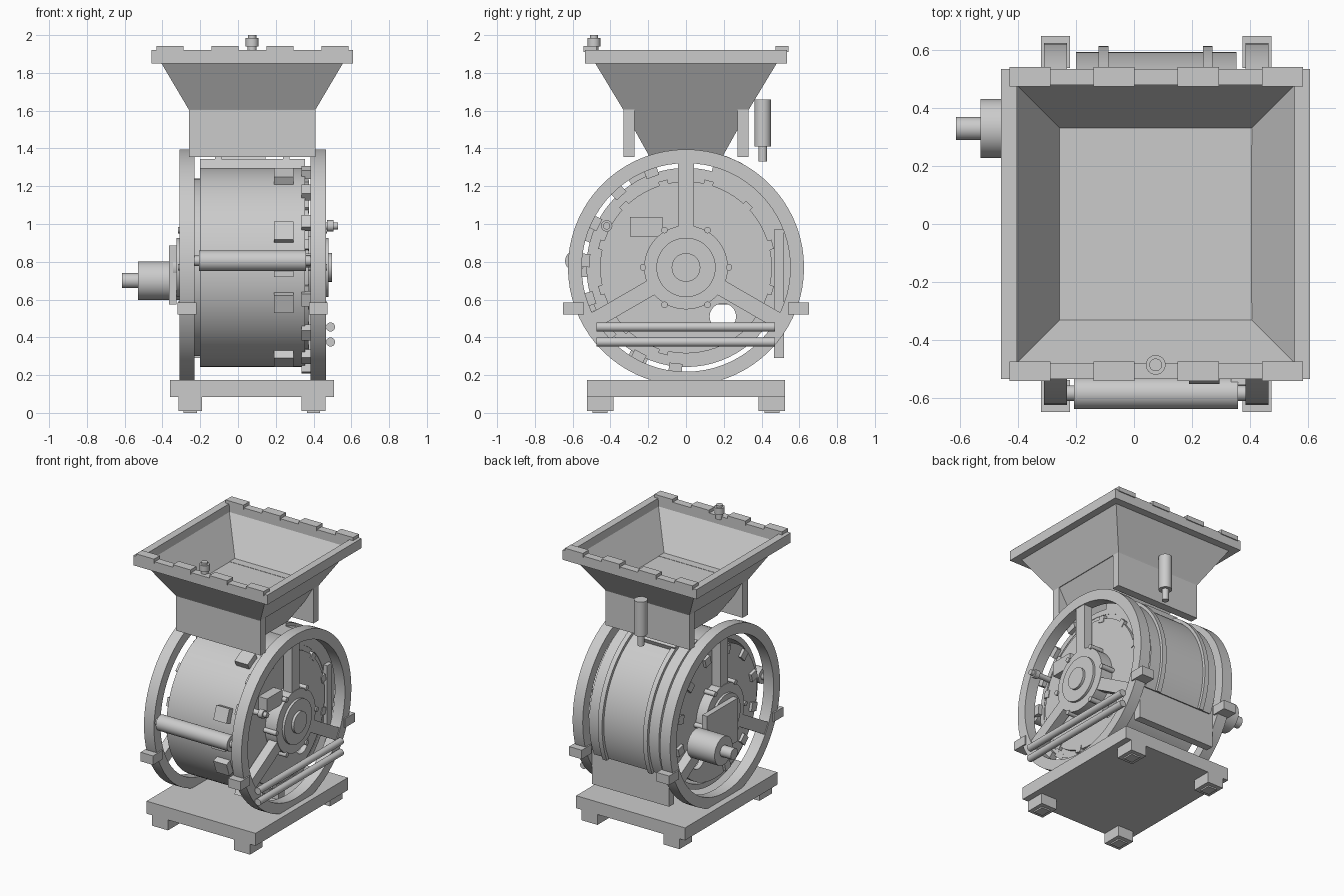
import bpy, bmesh, math
from mathutils import Matrix, Vector

if "Cube" in bpy.data.objects:
    bpy.data.objects.remove(bpy.data.objects["Cube"])

CX, CZ = 0.077, 0.77          # drum centre in x and z
steel = bpy.data.materials.new("light_grey_metal")
steel.diffuse_color = (0.6, 0.6, 0.6, 1)
steel.use_nodes = True
steel.node_tree.nodes["Principled BSDF"].inputs["Base Color"].default_value = steel.diffuse_color


def finish(name, bm, smooth=False):
    bmesh.ops.recalc_face_normals(bm, faces=bm.faces)
    me = bpy.data.meshes.new(name)
    bm.to_mesh(me)
    bm.free()
    ob = bpy.data.objects.new(name, me)
    bpy.context.scene.collection.objects.link(ob)
    me.materials.append(steel)
    if smooth:
        bpy.ops.object.select_all(action='DESELECT')
        ob.select_set(True)
        bpy.context.view_layer.objects.active = ob
        bpy.ops.object.shade_smooth_by_angle(angle=math.radians(35))
    return ob


def box(name, x, y, z):
    bm = bmesh.new()
    bmesh.ops.create_cube(bm, size=1)
    for v in bm.verts:
        v.co = Vector(((r[0] + r[1]) / 2 + c * (r[1] - r[0]) for c, r in zip(v.co, (x, y, z))))
    return finish(name, bm)


def rod(name, a, b, r, seg=32):
    """Round bar from point a to point b."""
    a, b = Vector(a), Vector(b)
    rot = (b - a).to_track_quat('Z', 'Y').to_matrix().to_4x4()
    bm = bmesh.new()
    bmesh.ops.create_cone(bm, cap_ends=True, segments=seg, radius1=r, radius2=r,
                          depth=(b - a).length, matrix=Matrix.Translation((a + b) / 2) @ rot)
    return finish(name, bm, True)


def ring(name, x0, x1, r0, r1, a0=0, a1=360, seg=72):
    """Ring or arc around the drum axis; angle 0 is the back, 90 the top."""
    full = a1 - a0 >= 360
    n = seg if full else seg + 1
    bm = bmesh.new()
    loops = []
    for i in range(n):
        a = math.radians(a0 + (a1 - a0) * i / seg)
        c, s = math.cos(a), math.sin(a)
        loops.append([bm.verts.new((x, r * c, CZ + r * s))
                      for x, r in ((x0, r0), (x1, r0), (x1, r1), (x0, r1))])
    for i in range(n if full else n - 1):
        p, q = loops[i], loops[(i + 1) % n]
        for j in range(4):
            k = (j + 1) % 4
            bm.faces.new((p[j], p[k], q[k], q[j]))
    if not full:
        bm.faces.new(loops[0])
        bm.faces.new(loops[-1])
    return finish(name, bm, True)


def radial_box(name, x, r, width, angle):
    """Box placed around the drum axis, reaching over the radius range r."""
    bm = bmesh.new()
    bmesh.ops.create_cube(bm, size=1)
    rot = Matrix.Rotation(math.radians(angle), 4, 'X')
    for v in bm.verts:
        p = Vector(((x[0] + x[1]) / 2 + v.co.x * (x[1] - x[0]),
                    (r[0] + r[1]) / 2 + v.co.y * (r[1] - r[0]), v.co.z * width))
        v.co = rot @ p + Vector((0, 0, CZ))
    return finish(name, bm)


def skin(name, sections, cap_start=True, cap_end=True):
    """Rectangular loops (x0, x1, y half, z) joined in order."""
    bm = bmesh.new()
    loops = [[bm.verts.new(p) for p in ((x0, -h, z), (x1, -h, z), (x1, h, z), (x0, h, z))]
             for x0, x1, h, z in sections]
    for p, q in zip(loops, loops[1:]):
        for j in range(4):
            k = (j + 1) % 4
            bm.faces.new((p[j], p[k], q[k], q[j]))
    if cap_start:
        bm.faces.new(loops[0])
    if cap_end:
        bm.faces.new(loops[-1])
    return finish(name, bm)


# Base slab and feet
box("base", (-0.36, 0.507), (-0.525, 0.525), (0.085, 0.175))
for x in (-0.253, 0.4):
    for y in (-0.455, 0.455):
        box("foot", (x - 0.063, x + 0.063), (y - 0.07, y + 0.07), (0.01, 0.085))
        box("foot_pad", (x - 0.035, x + 0.035), (y - 0.04, y + 0.04), (0, 0.01))

# Drum shell, rear cover with straps
ring("drum_shell", -0.2, 0.355, 0.49, 0.527)
ring("rear_cover", -0.2, 0.355, 0.52, 0.594, -25, 75, 36)
for x in (-0.105, 0.255):
    ring("cover_strap", x - 0.017, x + 0.017, 0.58, 0.615, -25, 75, 36)
box("rear_plate", (-0.23, 0.385), (0.465, 0.52), (0.29, 0.97))
radial_box("cover_latch", (-0.12, 0.145), (0.58, 0.625), 0.1, 66)

# End discs with a viewing hole
for x0, x1, r in ((-0.235, -0.2, 0.47), (0.345, 0.372, 0.455), (0.335, 0.352, 0.5)):
    disc = rod("drum_end_disc", (x0, 0, CZ), (x1, 0, CZ), r, 72)
    hole = rod("hole_cutter", (x0 - 0.1, 0.195, 0.51), (x1 + 0.1, 0.195, 0.51), 0.07, 24)
    cut = disc.modifiers.new("hole", 'BOOLEAN')
    cut.object, cut.operation, cut.solver = hole, 'DIFFERENCE', 'EXACT'
    hole.hide_render = True
    hole.hide_viewport = True
    hole.display_type = 'WIRE'
for i in range(12):
    a = i * 30 + 15
    if not 285 <= a <= 320:
        radial_box("disc_lug", (-0.255, -0.2), (0.4, 0.46), 0.06, a)
        radial_box("disc_lug", (0.35, 0.377), (0.43, 0.475), 0.05, a)

# Wheel frames on both sides: rim, spokes, hub, bolts, ears
for s in (-1, 1):
    def sx(a, b):
        return tuple(sorted((CX + s * a, CX + s * b)))
    ring("wheel_rim", *sx(0.308, 0.388), 0.552, 0.625)
    for a in (90, 210, 330):
        radial_box("spoke", sx(0.315, 0.382), (0.17, 0.575), 0.085, a)
    rod("hub", (CX + s * 0.28, 0, CZ), (CX + s * 0.385, 0, CZ), 0.222, 48)
    rod("bearing_cap", (CX + s * 0.38, 0, CZ), (CX + s * 0.402, 0, CZ), 0.157, 48)
    rod("axle_end", (CX + s * 0.39, 0, CZ), (CX + s * 0.42, 0, CZ), 0.076, 32)
    for i in range(6):
        a = math.radians(60 * i)
        y, z = 0.228 * math.cos(a), CZ + 0.228 * math.sin(a)
        rod("hub_bolt", (CX + s * 0.29, y, z), (CX + s * 0.395, y, z), 0.017, 12)
    for t in (-1, 1):
        box("rim_ear", sx(0.298, 0.398), tuple(sorted((t * 0.54, t * 0.65))), (0.52, 0.585))

# Front roller and cleats on the drum
rod("roller", (-0.207, -0.585, 0.805), (0.36, -0.585, 0.805), 0.055)
rod("roller_shaft", (-0.25, -0.585, 0.805), (0.39, -0.585, 0.805), 0.027, 20)
for a in (118, 160, 180, 200, 242):
    radial_box("drum_cleat", (0.19, 0.295), (0.49, 0.57), 0.1, a)
for i in range(8):
    radial_box("rim_bracket", (0.335, 0.385), (0.51, 0.56), 0.07, 110 + i * 22)

# Motor on the left side
box("motor_plate", (-0.365, -0.325), (-0.07, 0.28), (0.575, 0.885))
rod("motor_body", (-0.53, 0.33, 0.70), (-0.31, 0.33, 0.70), 0.102, 40)
rod("motor_shaft", (-0.615, 0.33, 0.70), (-0.52, 0.33, 0.70), 0.04, 24)

# Right side fittings
for z in (0.455, 0.375):
    rod("side_bar", (0.49, -0.475, z), (0.49, 0.47, z), 0.024, 24)
box("control_box", (0.36, 0.44), (-0.297, -0.125), (0.935, 1.037))
rod("valve_stem", (0.36, -0.42, 0.99), (0.53, -0.42, 0.99), 0.019, 16)
rod("valve_collar", (0.47, -0.42, 0.99), (0.505, -0.42, 0.99), 0.03, 20)

# Hopper: rim, sloped bowl with floor, lower funnel, chute plates
skin("hopper", [(-0.26, 0.41, 0.332, 1.605), (-0.405, 0.555, 0.48, 1.85),
                (-0.459, 0.608, 0.535, 1.85), (-0.459, 0.608, 0.535, 1.92),
                (-0.405, 0.555, 0.48, 1.92), (-0.405, 0.555, 0.48, 1.86),
                (-0.257, 0.407, 0.332, 1.62)])
skin("hopper_funnel", [(-0.11, 0.26, 0.195, 1.36), (-0.258, 0.408, 0.335, 1.61)])
for y in (-0.302, 0.302):
    box("chute_plate", (-0.26, 0.41), (y - 0.029, y + 0.029), (1.355, 1.622))

# Rim clips, front knob
for i in range(4):
    x = -0.36 + i * 0.291
    for s in (-1, 1):
        box("rim_clip", (x - 0.071, x + 0.071), tuple(sorted((s * 0.475, s * 0.542))), (1.91, 1.942))
rod("knob_neck", (0.075, -0.487, 1.9), (0.075, -0.487, 1.95), 0.024, 20)
rod("knob", (0.075, -0.487, 1.94), (0.075, -0.487, 1.985), 0.034, 24)
rod("knob_cap", (0.075, -0.487, 1.98), (0.075, -0.487, 2.0), 0.022, 20)

# Rear cylinder with plunger
rod("rear_cylinder", (0.075, 0.407, 1.41), (0.075, 0.407, 1.658), 0.044)
rod("rear_plunger", (0.075, 0.407, 1.33), (0.075, 0.407, 1.42), 0.023, 20)
